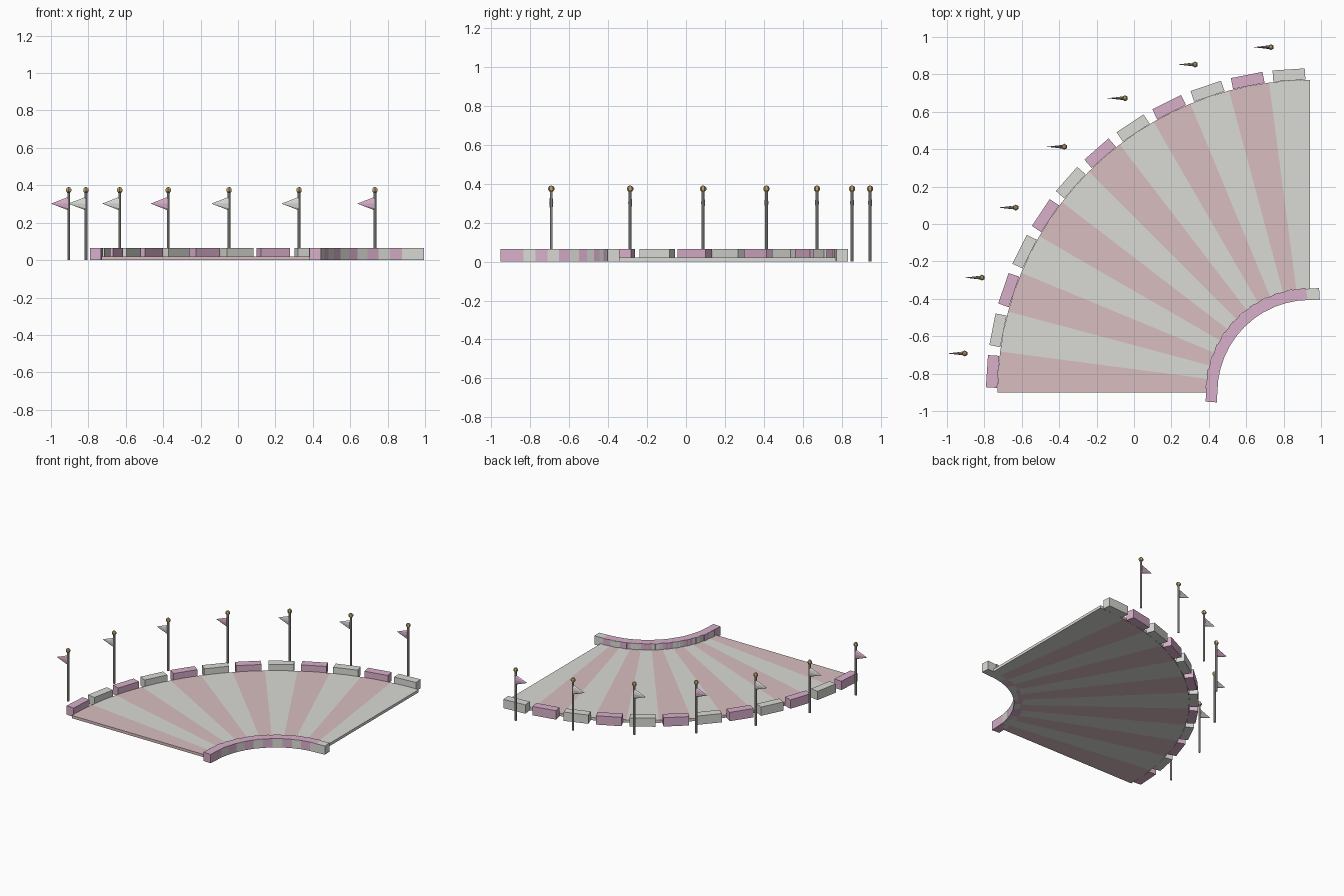
import bpy
import bmesh
from math import cos, sin, pi, radians
from mathutils import Matrix, Vector

if "Cube" in bpy.data.objects:
    bpy.data.objects.remove(bpy.data.objects["Cube"], do_unlink=True)

CX, CY = 0.94, -0.90          # centre of the quarter fan
SECTORS, POLES = 12, 7
STEP = radians(90 / SECTORS)


def material(name, rgb):
    m = bpy.data.materials.new(name)
    m.use_nodes = True
    color = (*rgb, 1)
    m.diffuse_color = color
    m.node_tree.nodes["Principled BSDF"].inputs["Base Color"].default_value = color
    return m


pale = material("pale grey", (0.70, 0.70, 0.67))
rose = material("floor rose", (0.69, 0.51, 0.53))
pink = material("curb pink", (0.69, 0.43, 0.59))
steel = material("pole grey", (0.50, 0.49, 0.47))
gold = material("finial gold", (0.50, 0.37, 0.15))


def finish(bm, name, *mats):
    bmesh.ops.recalc_face_normals(bm, faces=bm.faces)
    mesh = bpy.data.meshes.new(name)
    bm.to_mesh(mesh)
    bm.free()
    obj = bpy.data.objects.new(name, mesh)
    bpy.context.collection.objects.link(obj)
    for m in mats:
        mesh.materials.append(m)
    return obj


def polar(r, a, z=0.0):
    # angle runs from the left edge (-x) round to the back (+y)
    return Vector((CX - r * cos(a), CY + r * sin(a), z))


# Striped fan floor, two segments per stripe
bm = bmesh.new()
segments = SECTORS * 2
inner = [bm.verts.new(polar(0.55, STEP * i / 2)) for i in range(segments + 1)]
outer = [bm.verts.new(polar(1.67, STEP * i / 2)) for i in range(segments + 1)]
for i in range(segments):
    face = bm.faces.new((inner[i], outer[i], outer[i + 1], inner[i + 1]))
    face.material_index = (i // 2) % 2
solid = bmesh.ops.extrude_face_region(bm, geom=bm.faces[:], use_keep_orig=True)
top = [g for g in solid["geom"] if isinstance(g, bmesh.types.BMVert)]
bmesh.ops.translate(bm, verts=top, vec=(0, 0, 0.02))
finish(bm, "striped_floor", rose, pale)


# Curb blocks: spaced along the outer edge, overlapping along the inner edge
def curb_block(name, radius, i):
    angle = STEP * (i + 0.5)
    height = 0.065 if i % 2 else 0.0655
    bm = bmesh.new()
    place = (Matrix.Translation(polar(radius, angle, height / 2))
             @ Matrix.Rotation(-angle, 4, 'Z')
             @ Matrix.Diagonal((0.06, 0.172, height, 1)))
    bmesh.ops.create_cube(bm, size=1, matrix=place)
    finish(bm, f"{name}_{i + 1}", pale if i % 2 else pink)


for i in range(SECTORS):
    curb_block("outer_curb", 1.70, i)
    curb_block("inner_curb", 0.523, i)

# Flag poles with finials and flattened pennants pointing to -x
for i in range(POLES):
    base = polar(1.857, pi / 2 * (i + 0.5) / POLES)

    bm = bmesh.new()
    bmesh.ops.create_cone(bm, cap_ends=True, segments=8, radius1=0.0075, radius2=0.0075,
                          depth=0.37, matrix=Matrix.Translation(base + Vector((0, 0, 0.185))))
    finish(bm, f"flag_pole_{i + 1}", steel)

    bm = bmesh.new()
    bmesh.ops.create_uvsphere(bm, u_segments=6, v_segments=5, radius=0.017,
                              matrix=Matrix.Translation(base + Vector((0, 0, 0.374))))
    finish(bm, f"finial_{i + 1}", gold)

    bm = bmesh.new()
    place = (Matrix.Translation(base + Vector((-0.049, 0, 0.302)))
             @ Matrix.Diagonal((1, 0.3, 1, 1))
             @ Matrix.Rotation(-pi / 2, 4, 'Y'))
    bmesh.ops.create_cone(bm, cap_ends=True, segments=8, radius1=0.035, radius2=0,
                          depth=0.09, matrix=place)
    finish(bm, f"pennant_{i + 1}", pale if i % 3 else pink)
